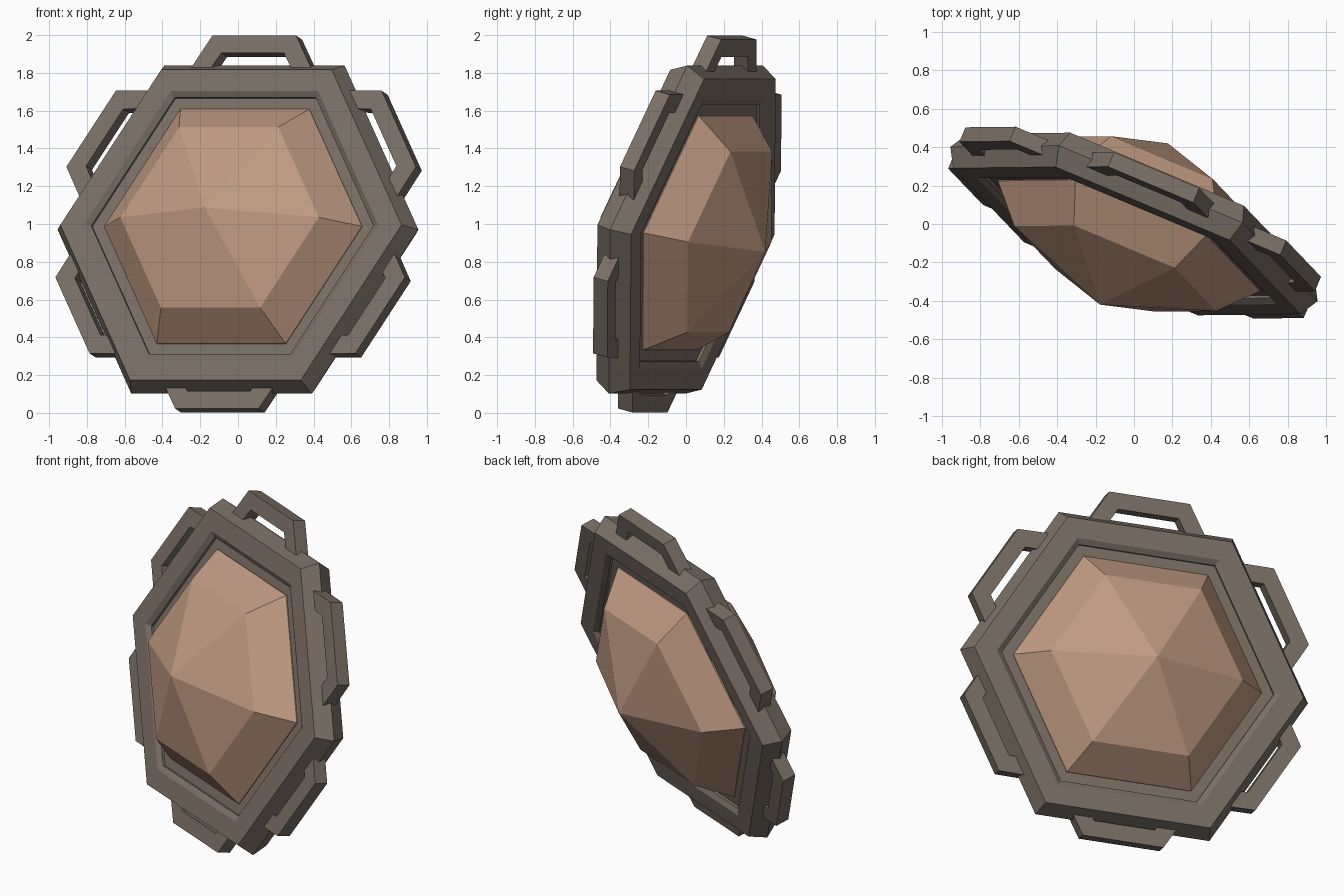
import bpy, bmesh, math
from mathutils import Matrix, Vector

if "Cube" in bpy.data.objects:
    bpy.data.objects.remove(bpy.data.objects["Cube"])

# Tilted frame: e runs along the top edge, v up in the disc plane, n out of the front
TURN, TILT = math.radians(22.8), math.radians(14.5)
e = Vector((math.cos(TURN), -math.sin(TURN), 0))
back = Vector((math.sin(TURN), math.cos(TURN), 0))
v = math.sin(TILT) * back + math.cos(TILT) * Vector((0, 0, 1))
n = e.cross(v)
AXES = Matrix((e, v, n)).transposed().to_4x4()


def frame(centre):
    return Matrix.Translation(centre) @ AXES


def material(name, rgb):
    m = bpy.data.materials.new(name)
    m.diffuse_color = (*rgb, 1)
    m.use_nodes = True
    m.node_tree.nodes["Principled BSDF"].inputs["Base Color"].default_value = m.diffuse_color
    return m


def finish(name, bm, mat, matrix):
    bmesh.ops.remove_doubles(bm, verts=bm.verts, dist=1e-5)
    bmesh.ops.recalc_face_normals(bm, faces=bm.faces)
    me = bpy.data.meshes.new(name)
    bm.to_mesh(me)
    bm.free()
    me.materials.append(mat)
    me.transform(matrix)
    ob = bpy.data.objects.new(name, me)
    bpy.context.collection.objects.link(ob)


def hex_lathe(name, profile, closed, mat, matrix):
    """Sweep (radius, height) points round six sides."""
    bm = bmesh.new()
    rings = [[bm.verts.new((r * math.cos(k * math.pi / 3), r * math.sin(k * math.pi / 3), h))
              for k in range(6)] for r, h in profile]
    pairs = list(zip(rings, rings[1:])) + ([(rings[-1], rings[0])] if closed else [])
    for a, b in pairs:
        for k in range(6):
            j = (k + 1) % 6
            bm.faces.new((a[k], a[j], b[j], b[k]))
    bmesh.ops.dissolve_degenerate(bm, dist=1e-5, edges=bm.edges)
    finish(name, bm, mat, matrix)


frame_mat = material("dark taupe", (0.19, 0.157, 0.127))
gem_mat = material("dusty copper", (0.53, 0.325, 0.225))
body = frame((0, 0, 0.97))

# Hexagonal rim with bevelled outside and stepped recess, same on both sides
half = [(0.70, 0.065), (0.81, 0.065), (0.81, 0.08), (0.845, 0.10), (0.98, 0.10)]
hex_lathe("rim", half + [(1.036, 0)] + [(r, -h) for r, h in reversed(half)], True, frame_mat, body)

# Faceted double-sided stone
dome = [(0, 0.47), (0.57, 0.26), (0.74, 0.07)]
hex_lathe("stone", dome + [(r, -h) for r, h in reversed(dome)], False, gem_mat, body)

# Six strap loops, one on each side of the rim
outer = [(-0.37, 0.80), (-0.24, 1.02), (0.24, 1.02), (0.37, 0.80)]
inner = [(-0.255, 0.80), (-0.18, 0.925), (0.18, 0.925), (0.255, 0.80)]
for i in range(6):
    bm = bmesh.new()
    o = [bm.verts.new((x, y, -0.042)) for x, y in outer]
    p = [bm.verts.new((x, y, -0.042)) for x, y in inner]
    faces = [bm.faces.new((o[k], o[k + 1], p[k + 1], p[k])) for k in range(3)]
    new = bmesh.ops.extrude_face_region(bm, geom=faces)["geom"]
    bmesh.ops.translate(bm, vec=(0, 0, 0.084), verts=[g for g in new if isinstance(g, bmesh.types.BMVert)])
    finish(f"strap_loop_{i + 1}", bm, frame_mat,
           frame((0.003, 0.007, 1.0)) @ Matrix.Rotation(i * math.pi / 3, 4, 'Z'))
